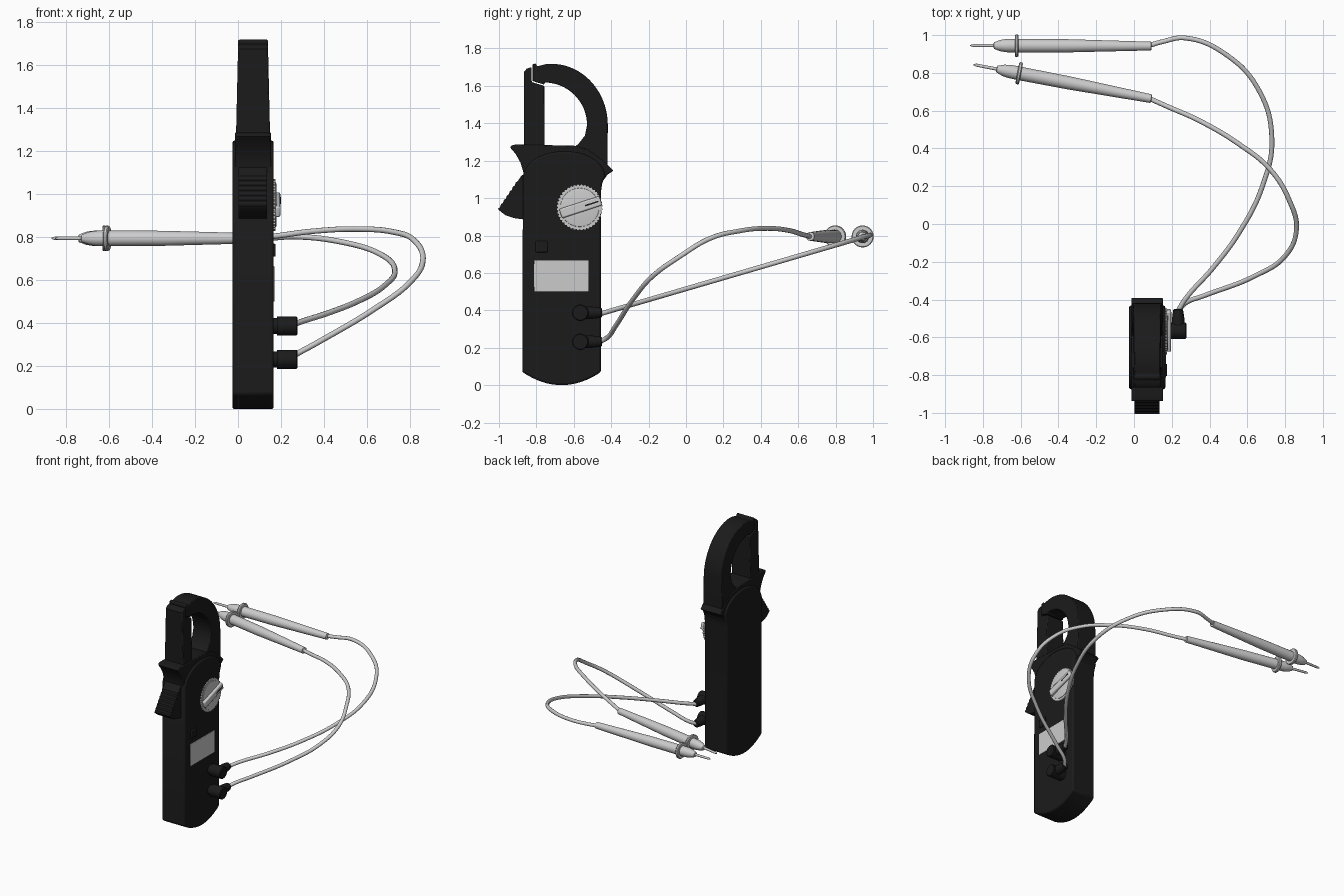
import bpy, bmesh
from math import sin, cos, pi, radians
from mathutils import Vector

if "Cube" in bpy.data.objects:
    bpy.data.objects.remove(bpy.data.objects["Cube"])

black = bpy.data.materials.new("black_plastic")
black.diffuse_color = (0.011, 0.011, 0.011, 1)
black.use_nodes = True
black.node_tree.nodes["Principled BSDF"].inputs["Base Color"].default_value = black.diffuse_color


def finish(name, bm, mat=None, bevel=0.0, segs=2):
    bmesh.ops.recalc_face_normals(bm, faces=bm.faces)
    me = bpy.data.meshes.new(name)
    bm.to_mesh(me)
    bm.free()
    ob = bpy.data.objects.new(name, me)
    bpy.context.collection.objects.link(ob)
    if mat:
        me.materials.append(mat)
    bpy.ops.object.select_all(action='DESELECT')
    ob.select_set(True)
    bpy.context.view_layer.objects.active = ob
    bpy.ops.object.shade_smooth_by_angle(angle=radians(35))
    if bevel:
        m = ob.modifiers.new("bevel", 'BEVEL')
        m.width, m.segments, m.limit_method = bevel, segs, 'ANGLE'
        m.angle_limit = radians(50)
    return ob


def prism(name, pts, x0, x1, mat=None, bevel=0.0, taper=None):
    """Extrude a (y, z) outline along x; taper maps z to a width factor."""
    bm = bmesh.new()
    mid = (x0 + x1) / 2
    rings = []
    for x in (x0, x1):
        rings.append([bm.verts.new((mid + (x - mid) * (taper(z) if taper else 1), y, z))
                      for y, z in pts])
    n = len(pts)
    for r in rings:
        bm.faces.new(r)
    for i in range(n):
        j = (i + 1) % n
        bm.faces.new((rings[0][i], rings[0][j], rings[1][j], rings[1][i]))
    return finish(name, bm, mat, bevel)


def lathe(name, a, b, prof, mat=None, sides=24):
    """Revolve (distance, radius) pairs about the line from a towards b."""
    a, b = Vector(a), Vector(b)
    q = (b - a).to_track_quat('Z', 'Y')
    bm = bmesh.new()
    rings = [[bm.verts.new(a + q @ Vector((r * cos(2 * pi * i / sides),
                                           r * sin(2 * pi * i / sides), d)))
              for i in range(sides)] for d, r in prof]
    for r0, r1 in zip(rings, rings[1:]):
        for i in range(sides):
            j = (i + 1) % sides
            bm.faces.new((r0[i], r0[j], r1[j], r1[i]))
    bm.faces.new(rings[0])
    bm.faces.new(rings[-1])
    return finish(name, bm, mat)


def arc(cy, cz, ry, rz, a0, a1, n):
    return [(cy + ry * cos(radians(a0 + (a1 - a0) * i / n)),
             cz + rz * sin(radians(a0 + (a1 - a0) * i / n))) for i in range(n + 1)]


def rect(y0, y1, z0, z1):
    return [(y0, z0), (y1, z0), (y1, z1), (y0, z1)]


def cable(name, pts):
    cu = bpy.data.curves.new(name, 'CURVE')
    cu.dimensions = '3D'
    cu.bevel_depth, cu.bevel_resolution, cu.resolution_u = 0.013, 3, 8
    cu.use_fill_caps = True
    sp = cu.splines.new('BEZIER')
    sp.bezier_points.add(len(pts) - 1)
    for bp, p in zip(sp.bezier_points, pts):
        bp.co = p
        bp.handle_left_type = bp.handle_right_type = 'AUTO'
    bpy.context.collection.objects.link(bpy.data.objects.new(name, cu))


# Main housing with bowed bottom and arched top
CY = -0.665
bottom = [(CY + 0.21 * t / 8, 0.07 * (t / 8) ** 2) for t in range(-8, 9)]
top = [(-0.455, 1.03), (-0.448, 1.08), (-0.432, 1.12)] + arc(-0.65, 1.12, 0.215, 0.13, 10, 170, 16)
prism("housing", bottom + top + [(-0.872, 1.12)], -0.026, 0.166, black, 0.01)

# Finger guard with side wings
prism("finger_guard", [(-0.938, 1.268), (-0.937, 1.28), (-0.91, 1.287), (-0.6, 1.28),
      (-0.53, 1.262), (-0.46, 1.215), (-0.425, 1.185), (-0.388, 1.147), (-0.42, 1.125),
      (-0.445, 1.09), (-0.456, 1.04), (-0.5, 1.0), (-0.865, 1.0), (-0.87, 1.14),
      (-0.885, 1.19), (-0.91, 1.235)], -0.014, 0.154, black, 0.006)


# Clamp jaws, narrowing towards the tip
def taper(z):
    return 1 - 0.14 * (z - 1.24) / 0.48


prism("straight_jaw", [(-0.866, 1.2), (-0.866, 1.675), (-0.852, 1.692), (-0.825, 1.70),
      (-0.825, 1.62), (-0.757, 1.60), (-0.757, 1.2)], -0.01, 0.15, black, 0.006, taper)
outer = arc(-0.72, 1.39, 0.302, 0.328, 0, 95, 20)
inner = arc(-0.757, 1.39, 0.228, 0.228, 90, 0, 16)
prism("curved_jaw", [(-0.42, 1.16)] + outer +
      [(-0.795, 1.705), (-0.805, 1.72), (-0.822, 1.715), (-0.822, 1.627), (-0.757, 1.606)] +
      inner + [(-0.54, 1.335), (-0.575, 1.29), (-0.60, 1.27), (-0.60, 1.16)],
      -0.01, 0.15, black, 0.006, taper)

# Jaw trigger with ribbed grip
ribs = []
for i in range(7):
    y, z = -0.900 - 0.095 * i / 6, 1.09 - 0.14 * i / 6
    ribs += [(y, z), (y - 0.010, z - 0.006)]
prism("trigger", [(-0.86, 1.13), (-0.88, 1.12)] + ribs +
      [(-1.0, 0.935), (-0.965, 0.908), (-0.92, 0.893), (-0.86, 0.885)], 0.003, 0.135, black)

# Rotary dial: knurled rim, face and pointer handle
KY, KZ = -0.568, 0.95
knurl = []
for i in range(120):
    r = 0.122 if i % 3 else 0.115
    knurl.append((KY + r * cos(2 * pi * i / 120), KZ + r * sin(2 * pi * i / 120)))
prism("dial_rim", knurl, 0.160, 0.174, None)
lathe("dial_face", (0.17, KY, KZ), (1, KY, KZ), [(0, 0.105), (0.007, 0.103), (0.009, 0.095)], sides=40)


def turned(u0, u1, w0, w1):
    c, s = cos(radians(18)), sin(radians(18))
    return [(KY + u * c - w * s, KZ + u * s + w * c) for u, w in rect(u0, u1, w0, w1)]


prism("dial_handle", turned(-0.108, 0.118, -0.026, 0.026), 0.17, 0.197, None, 0.008)
prism("dial_pointer_line", turned(0.03, 0.105, -0.004, 0.004), 0.19, 0.199, black)

# Display window and push button
prism("display", rect(-0.813, -0.52, 0.5, 0.667), 0.155, 0.169, None, 0.003)
prism("button", rect(-0.805, -0.74, 0.71, 0.77), 0.155, 0.175, black, 0.005)

# Right-angle plugs in the two sockets
PY = -0.565
for label, z in (("upper", 0.387), ("lower", 0.232)):
    lathe(label + "_plug", (0.15, PY, z), (1, PY, z),
          [(0, 0.037), (0.032, 0.037), (0.032, 0.044), (0.122, 0.044), (0.127, 0.039)], black)
    lathe(label + "_plug_sleeve", (0.234, PY, z), (0.234, 0, z),
          [(0, 0.034), (0.07, 0.032), (0.11, 0.026), (0.116, 0.02)], black)

# Test lead cables
run1 = [(0.234, -0.46), (0.27, -0.40), (0.42, -0.23), (0.56, -0.04), (0.68, 0.2), (0.73, 0.45),
        (0.66, 0.71), (0.49, 0.895), (0.27, 0.985), (0.15, 0.965)]
cable("upper_lead", [(x, y, 0.385 + (y + 0.445) * 0.292) for x, y in run1] + [(0.08, 0.945, 0.795)])
cable("lower_lead", [(0.234, -0.46, 0.232), (0.27, -0.42, 0.255), (0.37, -0.38, 0.31),
      (0.64, -0.275, 0.47), (0.80, -0.17, 0.59), (0.86, -0.03, 0.69), (0.82, 0.13, 0.785),
      (0.72, 0.29, 0.825), (0.56, 0.42, 0.838), (0.35, 0.545, 0.828), (0.17, 0.625, 0.805),
      (0.08, 0.665, 0.795)])

# Test probes: handle with finger flange, then metal needle
handle = [(0, 0.016), (0.003, 0.023), (0.15, 0.027), (0.45, 0.035), (0.704, 0.036),
          (0.704, 0.055), (0.709, 0.059), (0.719, 0.059), (0.724, 0.055), (0.724, 0.036),
          (0.77, 0.035), (0.80, 0.030), (0.833, 0.018), (0.836, 0.012)]
needle = [(0.82, 0.009), (0.945, 0.008), (0.96, 0.003)]
for label, a, b in (("upper", (0.093, 0.942, 0.795), (-0.865, 0.945, 0.795)),
                    ("lower", (0.093, 0.663, 0.795), (-0.86, 0.846, 0.795))):
    lathe(label + "_probe_handle", a, b, handle)
    lathe(label + "_probe_needle", a, b, needle, sides=12)
